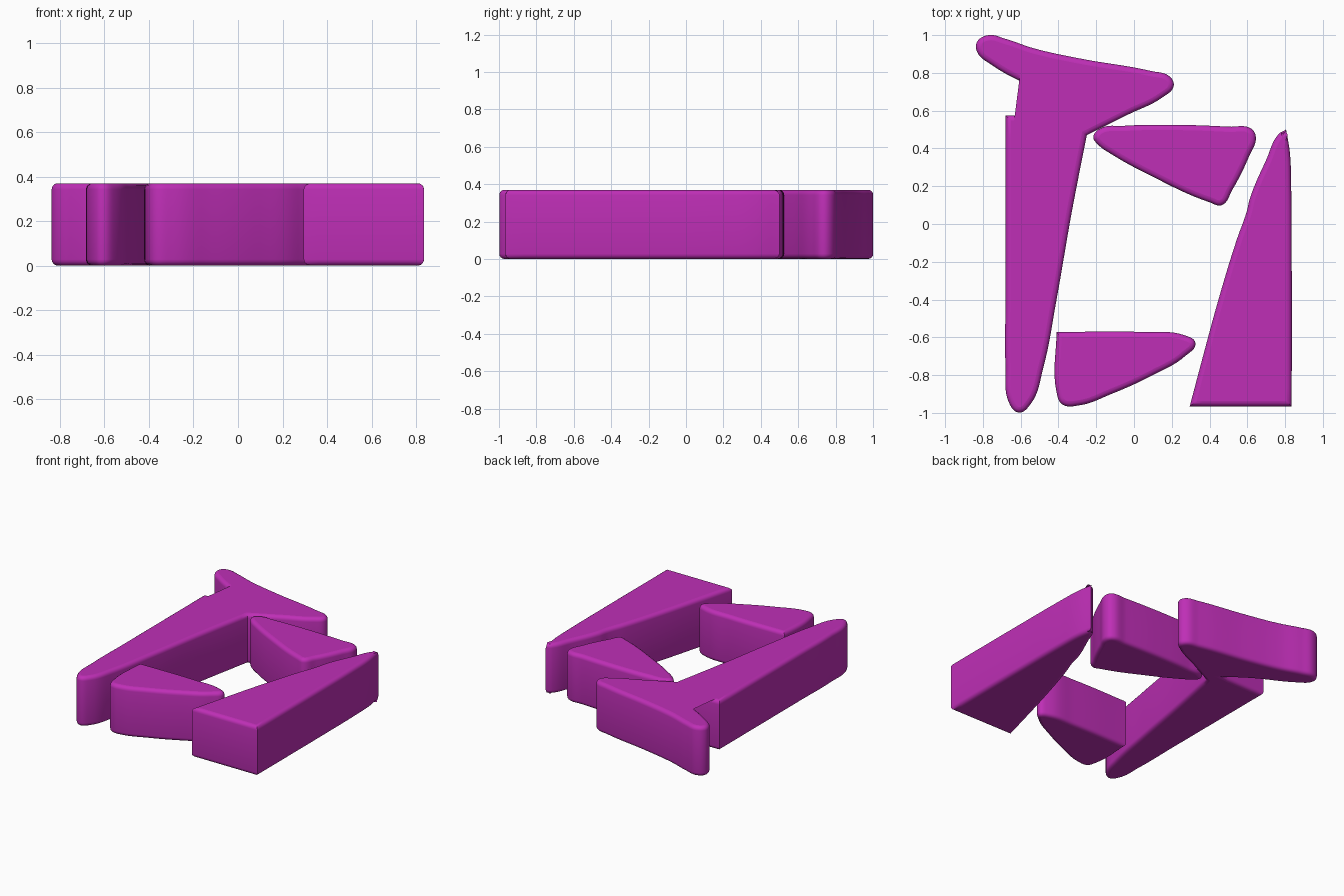
import bpy, bmesh, math
from mathutils import Vector
from mathutils.geometry import interpolate_bezier

HEIGHT, BEVEL, STEPS = 0.37, 0.028, 4

cube = bpy.data.objects.get("Cube")
if cube:
    bpy.data.objects.remove(cube, do_unlink=True)

magenta = bpy.data.materials.new("magenta")
magenta.use_nodes = True
colour = (0.52, 0.028, 0.47, 1)
magenta.diffuse_color = colour
magenta.node_tree.nodes["Principled BSDF"].inputs["Base Color"].default_value = colour


def smooth_outline(knots, samples=8):
    """Closed curve through the knots; a knot with a third entry is a sharp corner."""
    pts = [Vector(k[:2]) for k in knots]
    sharp = [len(k) > 2 for k in knots]
    count = len(pts)

    def handle(i, other, sign):
        reach = pts[other] - pts[i]
        if sharp[i]:
            return pts[i] + reach / 3
        ahead = (pts[(i + 1) % count] - pts[i]).normalized()
        behind = (pts[i] - pts[i - 1]).normalized()
        return pts[i] + sign * (ahead + behind).normalized() * reach.length * 0.37

    line = []
    for i in range(count):
        j = (i + 1) % count
        curve = interpolate_bezier(pts[i], handle(i, j, 1), handle(j, i, -1), pts[j], samples + 1)
        line += [Vector(p[:2]) for p in curve[:-1]]
    # Make the outline run counter-clockwise
    area = sum(line[k - 1].cross(line[k]) for k in range(len(line)))
    return line if area > 0 else line[::-1]


def inset(line, amount):
    """Move each outline point inward with mitred corners."""
    result = []
    for k, p in enumerate(line):
        a = (p - line[k - 1]).normalized()
        b = (line[(k + 1) % len(line)] - p).normalized()
        normal = Vector((-a.y - b.y, a.x + b.x)).normalized()
        mitre = max(0.4, normal.dot(Vector((-a.y, a.x))))
        result.append(p + normal * amount / mitre)
    return result


def rounded_slab(name, knots):
    """Extrude an outline with rounded upper and lower rims."""
    line = smooth_outline(knots)
    arc = [math.pi / 2 * s / STEPS for s in range(STEPS + 1)]
    rim = [(BEVEL * (1 - math.sin(a)), BEVEL * (1 - math.cos(a))) for a in arc]
    profile = rim + [(d, HEIGHT - z) for d, z in reversed(rim)]
    bm = bmesh.new()
    rings = [[bm.verts.new((p.x, p.y, z)) for p in inset(line, d)] for d, z in profile]
    for low, high in zip(rings, rings[1:]):
        for k in range(len(line)):
            bm.faces.new((low[k - 1], low[k], high[k], high[k - 1]))
    caps = [bm.faces.new(rings[0][::-1]), bm.faces.new(rings[-1])]
    bmesh.ops.triangulate(bm, faces=caps)
    mesh = bpy.data.meshes.new(name)
    bm.to_mesh(mesh)
    bm.free()
    mesh.materials.append(magenta)
    obj = bpy.data.objects.new(name, mesh)
    bpy.context.collection.objects.link(obj)
    bpy.ops.object.select_all(action="DESELECT")
    obj.select_set(True)
    bpy.context.view_layer.objects.active = obj
    bpy.ops.object.shade_smooth_by_angle(angle=math.radians(40))
    # Keep the top and bottom flat
    for face in mesh.polygons:
        if abs(face.normal.z) > 0.999:
            face.use_smooth = False
    return obj


CORNER = True

# Tall left stem joined to the slanted cap at the back
rounded_slab("stem_with_cap", [
    (-.68, .575, CORNER), (-.32, .58, CORNER), (-.48, .69), (-.75, .84), (-.83, .91),
    (-.83, .965), (-.77, 1), (-.68, .98), (-.53, .93), (-.28, .875), (.09, .81),
    (.19, .78), (.21, .73), (.15, .67), (-.03, .58), (-.25, .47, CORNER),
    (-.33, .06), (-.41, -.4), (-.48, -.76), (-.545, -.95), (-.61, -.998),
    (-.66, -.95), (-.68, -.75), (-.68, -.4)])

# Wedge between the stem and the right block
rounded_slab("upper_wedge", [
    (-.215, .46), (-.18, .505), (-.05, .52), (.2, .525), (.5, .515), (.62, .505),
    (.645, .46), (.61, .36), (.52, .18), (.465, .1), (.4, .115), (.09, .255),
    (-.12, .37), (-.19, .42)])

# Wedge at the front
rounded_slab("lower_wedge", [
    (-.41, -.572, CORNER), (.05, -.572), (.27, -.59), (.325, -.63), (.27, -.7),
    (.1, -.8), (-.12, -.9), (-.29, -.96), (-.38, -.955), (-.41, -.89)])

# Tapered block on the right
rounded_slab("right_block", [
    (.295, -.965, CORNER), (.835, -.965, CORNER), (.835, -.2), (.832, .2), (.825, .38),
    (.805, .5, CORNER), (.765, .475), (.7, .34), (.615, .14), (.595, .06),
    (.545, -.08), (.45, -.39), (.36, -.72)])
